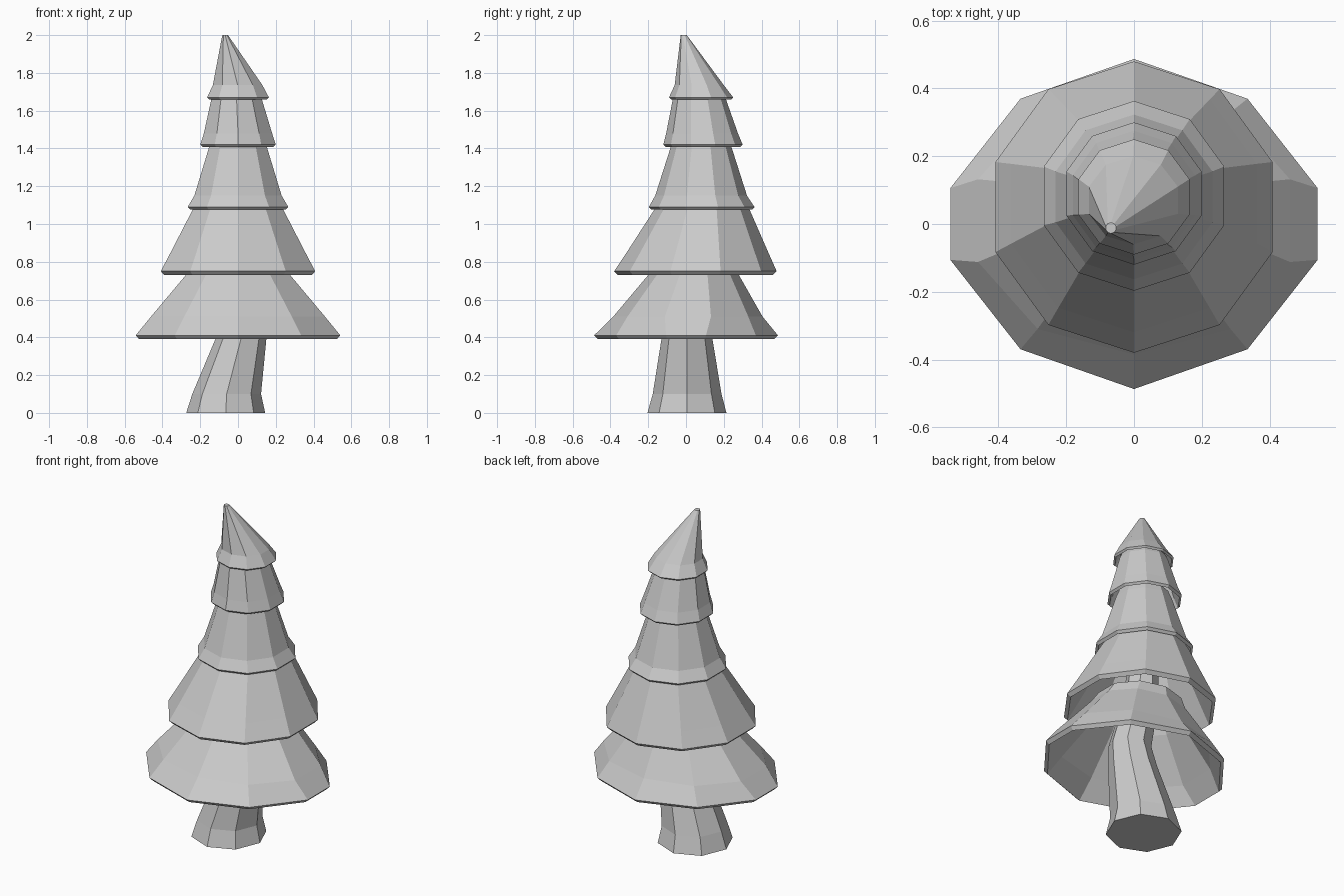
import bpy
import bmesh
from math import sin, cos, pi, copysign

if "Cube" in bpy.data.objects:
    bpy.data.objects.remove(bpy.data.objects["Cube"], do_unlink=True)

grey = bpy.data.materials.new("light grey")
grey.use_nodes = True
colour = (0.6, 0.6, 0.6, 1)
grey.diffuse_color = colour
grey.node_tree.nodes["Principled BSDF"].inputs["Base Color"].default_value = colour


def add_ring(bm, sides, start, centre, rx, ry, squash=1.0):
    """Polygon ring; squash above one pulls the side corners together."""
    x, y, z = centre
    verts = []
    for i in range(sides):
        a = start + 2 * pi * i / sides
        s = copysign(abs(sin(a)) ** squash, sin(a))
        verts.append(bm.verts.new((x + rx * cos(a), y + ry * s, z)))
    return verts


def bridge(bm, low, high):
    n = len(low)
    for i in range(n):
        j = (i + 1) % n
        bm.faces.new((low[i], low[j], high[j], high[i]))


def finish(name, bm):
    bmesh.ops.recalc_face_normals(bm, faces=bm.faces)
    mesh = bpy.data.meshes.new(name)
    bm.to_mesh(mesh)
    bm.free()
    mesh.materials.append(grey)
    obj = bpy.data.objects.new(name, mesh)
    bpy.context.collection.objects.link(obj)
    return obj


def foliage_tier(name, rings, lip=0.02, rim_squash=1.0, capped=False):
    """Hollow ten-sided skirt: outer rings, a bevelled lip and an inner wall."""
    bm = bmesh.new()

    def ring(spec, inset=0.0, drop=0.0, squash=1.0):
        x, y, z, rx, ry = spec
        return add_ring(bm, 10, pi / 2, (x, y, z - drop), rx - inset, ry - inset, squash)

    squashes = [rim_squash] + [1.0] * (len(rings) - 1)
    outer = [ring(r, squash=s) for r, s in zip(rings, squashes)]
    rim = ring(rings[0], lip, lip, rim_squash)
    inner_specs = rings[1:-1] if capped else rings[1:]
    inner = [ring(r, lip, lip) for r in inner_specs]
    loops = inner[::-1] + [rim] + outer
    for low, high in zip(loops, loops[1:]):
        bridge(bm, low, high)
    if capped:
        bm.faces.new(inner[-1])
        bm.faces.new(outer[-1])
    else:
        bridge(bm, outer[-1], inner[-1])
    return finish(name, bm)


# Foliage: each ring is centre x, y, z, then radius in x and y
foliage_tier("bottom_foliage", [
    (0, 0, 0.41, 0.57, 0.487), (0, 0.01, 0.51, 0.484, 0.395),
    (0, 0.04, 0.73, 0.29, 0.24), (0, 0.05, 0.79, 0.25, 0.22)], rim_squash=1.3)
foliage_tier("lower_foliage", [
    (0, 0.05, 0.75, 0.43, 0.43), (0, 0.06, 0.84, 0.38, 0.38),
    (0, 0.085, 1.08, 0.25, 0.25), (0, 0.085, 1.13, 0.22, 0.22)])
foliage_tier("middle_foliage", [
    (0, 0.083, 1.09, 0.28, 0.28), (0, 0.08, 1.15, 0.243, 0.243),
    (0, 0.08, 1.41, 0.16, 0.16), (0, 0.08, 1.46, 0.14, 0.14)], lip=0.014)
foliage_tier("upper_foliage", [
    (0, 0.09, 1.42, 0.21, 0.21), (0, 0.085, 1.48, 0.19, 0.19),
    (-0.008, 0.07, 1.67, 0.138, 0.138), (-0.01, 0.065, 1.71, 0.12, 0.12)], lip=0.012)
foliage_tier("top_foliage", [
    (0, 0.08, 1.67, 0.172, 0.17), (-0.002, 0.07, 1.735, 0.138, 0.13),
    (-0.068, -0.012, 2.0, 0.016, 0.016)], lip=0.01, capped=True)

# Trunk: leaning octagon that flares at the foot and bends back higher up
bm = bmesh.new()
trunk = [add_ring(bm, 8, 0, (x, y, z), r, r) for x, y, z, r in (
    (-0.065, 0.005, 0, 0.209), (-0.06, 0.006, 0.1, 0.182),
    (0.015, 0.005, 0.39, 0.135), (0.04, 0.01, 0.5, 0.12),
    (0, 0.06, 0.8, 0.1), (0, 0.08, 1.05, 0.08))]
for low, high in zip(trunk, trunk[1:]):
    bridge(bm, low, high)
bm.faces.new(trunk[0])
bm.faces.new(trunk[-1])
finish("trunk", bm)
